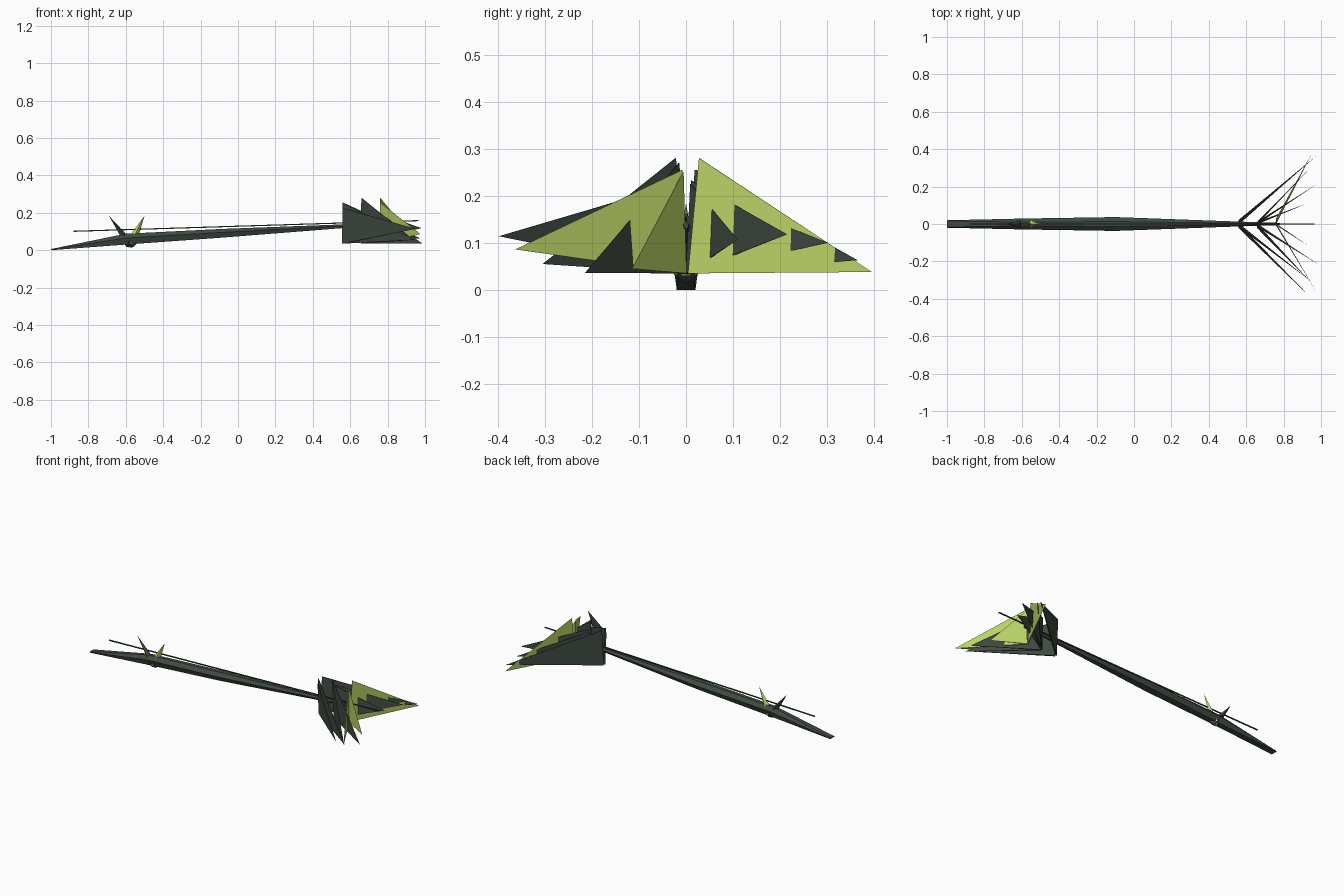
import bpy, bmesh
from mathutils import Vector

if "Cube" in bpy.data.objects:
    bpy.data.objects.remove(bpy.data.objects["Cube"])


def material(name, rgb):
    m = bpy.data.materials.new(name)
    m.diffuse_color = (*rgb, 1)
    m.use_nodes = True
    m.node_tree.nodes["Principled BSDF"].inputs["Base Color"].default_value = m.diffuse_color
    return m


DARK = material("dark grey green", (0.052, 0.070, 0.054))
LIME = material("lime green", (0.50, 0.65, 0.13))


def hull(name, points, mat):
    """Closed convex solid around a few points."""
    bm = bmesh.new()
    for p in points:
        bm.verts.new(p)
    bmesh.ops.convex_hull(bm, input=bm.verts[:])
    bmesh.ops.recalc_face_normals(bm, faces=bm.faces[:])
    return finish(name, bm, mat)


def finish(name, bm, mat):
    me = bpy.data.meshes.new(name)
    bm.to_mesh(me)
    bm.free()
    me.materials.append(mat)
    ob = bpy.data.objects.new(name, me)
    bpy.context.collection.objects.link(ob)
    return ob


# Long faceted shaft: x, bottom z, top z, half width
stations = [(-1, 0, 0.006, 0.02), (-0.6, 0.03, 0.088, 0.029),
            (-0.1, 0.066, 0.113, 0.037), (0.56, 0.118, 0.138, 0.013),
            (0.78, 0.13, 0.145, 0.006)]
bm = bmesh.new()
rings = []
for x, lo, hi, w in stations:
    side = lo + 0.6 * (hi - lo)
    ring = [(-0.6 * w, lo), (0.6 * w, lo), (w, side), (0.35 * w, hi),
            (-0.35 * w, hi), (-w, side)]
    if x == -1:  # wide flat tip
        ring = [(-w, lo), (w, lo), (w, side), (w * 0.8, hi), (-w * 0.8, hi), (-w, side)]
    rings.append([bm.verts.new((x, y, z)) for y, z in ring])
for a, b in zip(rings, rings[1:]):
    for i in range(6):
        j = (i + 1) % 6
        bm.faces.new((a[i], a[j], b[j], b[i]))
bm.faces.new(rings[0])
bm.faces.new(rings[-1])
bmesh.ops.recalc_face_normals(bm, faces=bm.faces[:])
finish("shaft", bm, DARK)

# Thin string above the shaft
r = 0.003
hull("string", [(x, dy, z + dz) for x, z in ((-0.88, 0.101), (0.965, 0.158))
                for dy, dz in ((r, r), (r, -r), (-r, -r), (-r, r))], DARK)

# Two spikes crossing the shaft near the narrow end
for name, tip_x, s, mat in (("dark_spike", -0.69, 1, DARK), ("lime_spike", -0.50, -1, LIME)):
    c = -0.575
    hull(name, [(tip_x, 0, 0.184), (c - 0.022, 0, 0.035 - 0.017 * s),
                (c + 0.03, 0, 0.03), (c, 0.027, 0.034), (c, -0.027, 0.034),
                (c + 0.01 * s, 0, 0.014)], mat)

# Feather vanes: root x, root top y, root top z, tip, colour
vanes = [
    (0.56, 0.02, 0.255, (0.975, 0.365, 0.063), DARK),
    (0.66, 0.012, 0.215, (0.945, 0.302, 0.10), DARK),
    (0.66, 0.012, 0.232, (0.98, 0.215, 0.118), DARK),
    (0.66, 0.01, 0.225, (0.925, 0.11, 0.107), DARK),
    (0.76, 0.028, 0.28, (0.96, 0.395, 0.038), LIME),
    (0.56, -0.02, 0.225, (0.95, -0.398, 0.114), DARK),
    (0.56, -0.015, 0.255, (0.945, -0.305, 0.055), DARK),
    (0.66, -0.022, 0.28, (0.94, -0.305, 0.055), DARK),
    (0.66, -0.015, 0.27, (0.985, -0.215, 0.036), DARK),
    (0.76, -0.008, 0.255, (0.975, -0.363, 0.086), LIME),
    (0.76, -0.006, 0.25, (0.93, -0.115, 0.045), LIME),
]
for i, (x, y, top, tip, mat) in enumerate(vanes):
    tip = Vector(tip)
    d = Vector((tip.x - x, tip.y, 0)).normalized()
    n = Vector((-d.y, d.x, 0)) * (0.005 if x < 0.6 else 0.003)
    a, b = Vector((x, y, top)), Vector((x, y * 0.2, 0.035))
    hull(f"feather_vane_{i + 1}", [a + n * 0.4, a - n * 0.4, b + n, b - n, tip], mat)
